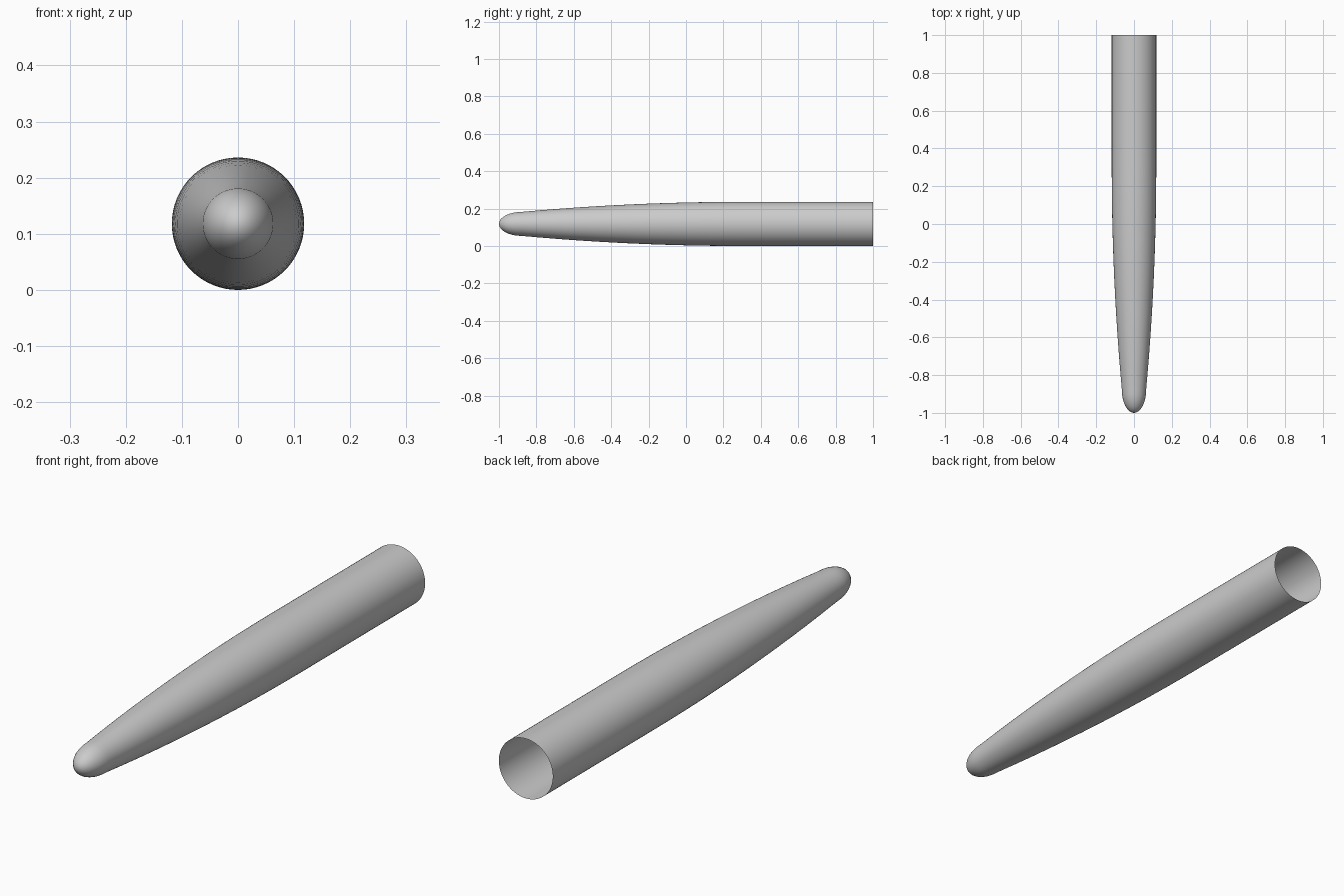
import bpy, bmesh, math

if "Cube" in bpy.data.objects:
    bpy.data.objects.remove(bpy.data.objects["Cube"])

R, NOSE_R = 0.118, 0.064      # tube radius, nose base radius
NOSE_Y, TUBE_Y = -0.88, 0.30  # nose end, start of straight tube
SIDES = 64

# Profile (y, radius): rounded nose, tapering ogive, straight tube
profile = []
for i in range(1, 9):
    a = math.pi / 2 * i / 8
    profile.append((NOSE_Y - (1 + NOSE_Y) * math.cos(a), NOSE_R * math.sin(a)))
for i in range(1, 13):
    t = i / 12
    y = NOSE_Y + (TUBE_Y - NOSE_Y) * t
    profile.append((y, R - (R - NOSE_R) * (1 - t) ** 2))
profile.append((1.0, R))

# Revolve around the y axis, leaving the rear open
bm = bmesh.new()
tip = bm.verts.new((0, -1, R))
rings = []
for y, r in profile:
    rings.append([bm.verts.new((r * math.sin(2 * math.pi * k / SIDES), y,
                                R + r * math.cos(2 * math.pi * k / SIDES)))
                  for k in range(SIDES)])
for k in range(SIDES):
    n = (k + 1) % SIDES
    bm.faces.new((tip, rings[0][k], rings[0][n]))
    for a, b in zip(rings, rings[1:]):
        bm.faces.new((a[k], b[k], b[n], a[n]))
bmesh.ops.recalc_face_normals(bm, faces=bm.faces)
# Open shell: make sure normals point away from the axis
bm.normal_update()
if sum(f.normal.dot(f.calc_center_median() - tip.co) for f in bm.faces) < 0:
    bmesh.ops.reverse_faces(bm, faces=bm.faces)

mesh = bpy.data.meshes.new("pointed_tube")
bm.to_mesh(mesh)
bm.free()
tube = bpy.data.objects.new("pointed_tube", mesh)
bpy.context.collection.objects.link(tube)
bpy.context.view_layer.objects.active = tube
tube.select_set(True)
bpy.ops.object.shade_smooth_by_angle(angle=math.radians(40))
